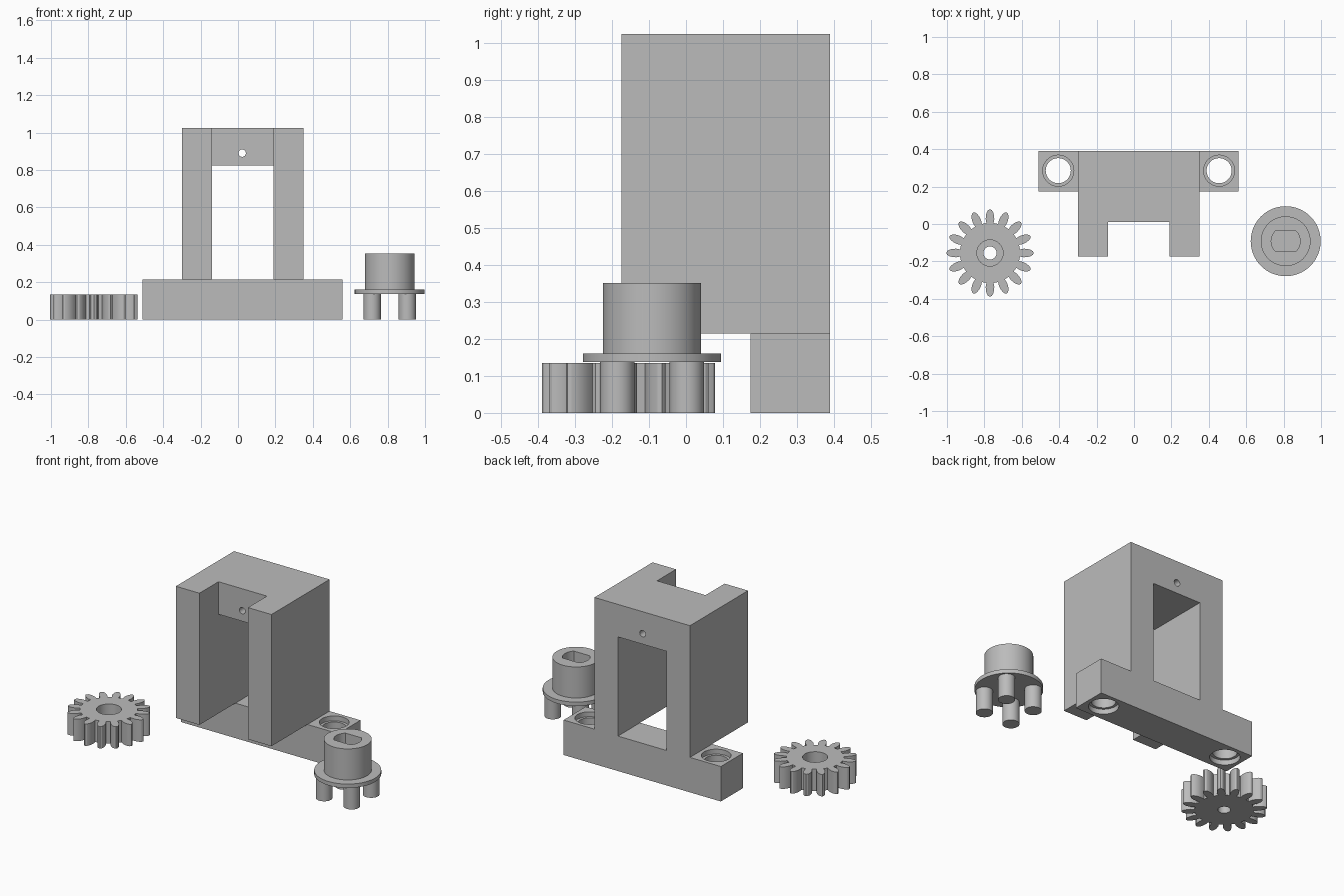
import bpy, bmesh, math

if "Cube" in bpy.data.objects:
    bpy.data.objects.remove(bpy.data.objects["Cube"])

grey = bpy.data.materials.new("plain grey")
grey.diffuse_color = (0.5, 0.5, 0.5, 1)
grey.use_nodes = True
grey.node_tree.nodes["Principled BSDF"].inputs["Base Color"].default_value = grey.diffuse_color


def prism(name, pts, lo, hi, axis="z"):
    """Extrude a 2D outline along z, or an xz outline along y."""
    bm = bmesh.new()
    place = (lambda a, b, c: (a, b, c)) if axis == "z" else (lambda a, b, c: (a, c, b))
    low = [bm.verts.new(place(a, b, lo)) for a, b in pts]
    high = [bm.verts.new(place(a, b, hi)) for a, b in pts]
    n = len(pts)
    bm.faces.new(low)
    bm.faces.new(high)
    for i in range(n):
        j = (i + 1) % n
        bm.faces.new((low[i], low[j], high[j], high[i]))
    bmesh.ops.recalc_face_normals(bm, faces=bm.faces)
    me = bpy.data.meshes.new(name)
    bm.to_mesh(me)
    bm.free()
    me.materials.append(grey)
    ob = bpy.data.objects.new(name, me)
    bpy.context.collection.objects.link(ob)
    return ob


def rect(x0, x1, y0, y1):
    return [(x0, y0), (x1, y0), (x1, y1), (x0, y1)]


def circle(x, y, r, n=48):
    return [(x + r * math.cos(2 * math.pi * i / n),
             y + r * math.sin(2 * math.pi * i / n)) for i in range(n)]


def select(ob):
    bpy.ops.object.select_all(action="DESELECT")
    ob.select_set(True)
    bpy.context.view_layer.objects.active = ob


def boolean(ob, others, operation="DIFFERENCE"):
    for other in others:
        select(ob)
        mod = ob.modifiers.new("cut", "BOOLEAN")
        mod.operation, mod.solver, mod.object = operation, "EXACT", other
        bpy.ops.object.modifier_apply(modifier=mod.name)
        bpy.data.objects.remove(other)


def smooth(ob, angle=30):
    select(ob)
    bpy.ops.object.shade_smooth_by_angle(angle=math.radians(angle))


# Bracket: upright body standing on a mounting bar
outline = [(-0.51, 0), (0.56, 0), (0.56, 0.215), (0.35, 0.215),
           (0.35, 1.025), (-0.30, 1.025), (-0.30, 0.215), (-0.51, 0.215)]
bracket = prism("bracket", outline, -0.175, 0.39, "y")
cuts = [
    prism("space_under_legs", rect(-0.7, 0.7, -0.3, 0.175), -0.1, 0.215),
    prism("front_channel", rect(-0.14, 0.19, -0.3, 0.01), 0.1, 1.2),
    prism("window", rect(-0.14, 0.19, 0.215, 0.825), -0.1, 0.5, "y"),
    prism("pin_hole", circle(0.022, 0.89, 0.02, 24), -0.1, 0.5, "y"),
]
# Screw holes with wider mouths at both ends
for x in (-0.405, 0.455):
    cuts.append(prism("screw_hole", circle(x, 0.285, 0.067), -0.1, 0.3))
    cuts.append(prism("upper_mouth", circle(x, 0.285, 0.083), 0.185, 0.3))
    cuts.append(prism("lower_mouth", circle(x, 0.285, 0.083), -0.1, 0.03))
boolean(bracket, cuts)
smooth(bracket)

# Gear: sixteen rounded teeth, stepped bore
GX, GY, TEETH = -0.77, -0.155, 16
flank = [(0.160, 0.019), (0.180, 0.023), (0.200, 0.022), (0.218, 0.017), (0.229, 0.010)]
tooth = ([(r, -w) for r, w in flank] + [(0.234, 0)]
         + [(r, w) for r, w in reversed(flank)])
pts = []
for k in range(TEETH):
    a = math.pi / 2 + 2 * math.pi * k / TEETH
    c, s = math.cos(a), math.sin(a)
    pts += [(GX + r * c - w * s, GY + r * s + w * c) for r, w in tooth]
gear = prism("gear", pts, 0, 0.135)
boolean(gear, [prism("shaft_hole", circle(GX, GY, 0.035), -0.1, 0.3),
               prism("bore", circle(GX, GY, 0.07), 0.04, 0.3)])
smooth(gear)

# Hub: collar on a flange, with a flat-sided shaft socket
HX, HY = 0.811, -0.092
collar = prism("hub_collar", circle(HX, HY, 0.133, 64), 0.15, 0.352)
flat = math.asin(0.055 / 0.0775)
socket = [(HX + 0.0775 * math.cos(b + t), HY + 0.0775 * math.sin(b + t))
          for b in (0, math.pi) for t in [flat * (i / 6 - 1) for i in range(13)]]
hub = prism("hub", circle(HX, HY, 0.187, 64), 0.137, 0.161)
boolean(hub, [collar], "UNION")
boolean(hub, [prism("shaft_socket", socket, 0.161, 0.5)])
smooth(hub)

# Four drive pegs under the flange
for sx in (-1, 1):
    for sy in (-1, 1):
        peg = prism("hub_peg", circle(HX + sx * 0.094, HY + sy * 0.094, 0.0465, 32), 0, 0.137)
        smooth(peg)
